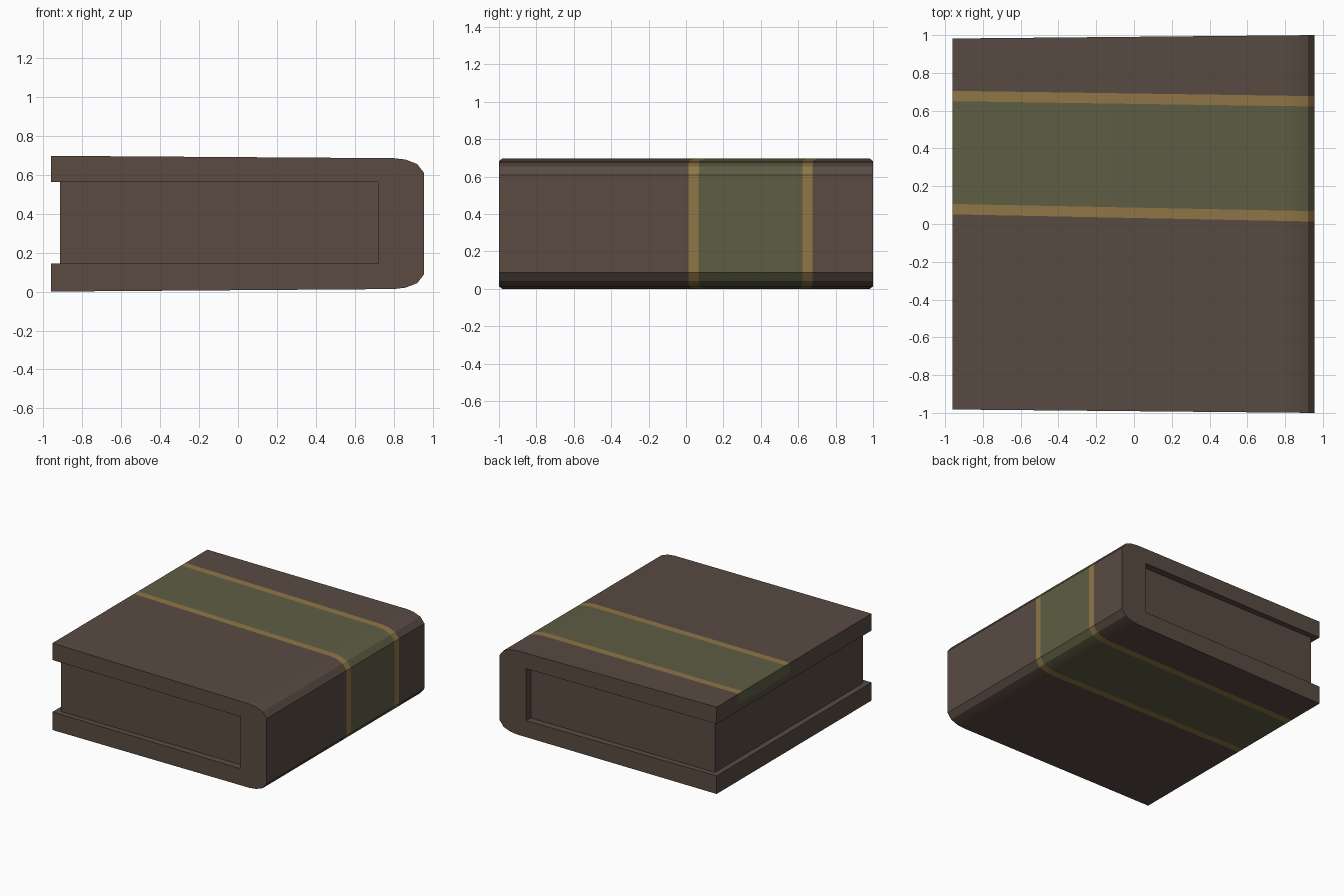
import bpy, bmesh, math

if "Cube" in bpy.data.objects:
    bpy.data.objects.remove(bpy.data.objects["Cube"])


def material(name, color):
    m = bpy.data.materials.new(name)
    m.diffuse_color = (*color, 1)
    m.use_nodes = True
    m.node_tree.nodes["Principled BSDF"].inputs["Base Color"].default_value = m.diffuse_color
    return m


BROWN = material("brown leather", (0.100, 0.071, 0.055))
OLIVE = material("olive band", (0.110, 0.110, 0.057))
GOLD = material("gold trim", (0.275, 0.181, 0.062))


def finish(bm, name, mats):
    bmesh.ops.recalc_face_normals(bm, faces=bm.faces)
    mesh = bpy.data.meshes.new(name)
    bm.to_mesh(mesh)
    bm.free()
    for m in mats:
        mesh.materials.append(m)
    ob = bpy.data.objects.new(name, mesh)
    bpy.context.collection.objects.link(ob)
    return ob


# Cover profile (x, z): bottom board, rounded spine, top board, then inside
outer = [(-0.96, 0.0), (0.80, 0.013), (0.86, 0.02), (0.92, 0.043), (0.955, 0.088),
         (0.955, 0.61), (0.92, 0.655), (0.86, 0.678), (0.80, 0.685), (-0.96, 0.697)]
inner = [(-0.96, 0.61), (-0.96, 0.562), (0.72, 0.562), (0.72, 0.145), (-0.96, 0.145)]
profile = outer + inner


def stations(x, z):
    """y positions across the cover: ends, gold, olive, gold, slightly skewed"""
    t = (0.955 - x) / 1.915
    edge = 1.0 - 0.018 * t
    low = 0.013 + 0.038 * t
    high = 0.677 + (0.028 if z > 0.35 else -0.015) * t
    return [-edge, low, low + 0.055, high - 0.055, high, edge]


# Cover with painted band
bm = bmesh.new()
rows = [[bm.verts.new((x, y, z)) for y in stations(x, z)] for x, z in profile]
n = len(rows)
band = [0, 2, 1, 2, 0]
for i in range(n):
    a, b = rows[i], rows[(i + 1) % n]
    for j in range(5):
        f = bm.faces.new((a[j], b[j], b[j + 1], a[j + 1]))
        if i < len(outer) - 1:
            f.material_index = band[j]
        elif i == len(outer) - 1:       # band wraps over the top board edge
            f.material_index = 1 if band[j] else 0
for j in (0, 5):
    bm.faces.new([r[j] for r in rows])
cover = finish(bm, "cover", [BROWN, OLIVE, GOLD])
bpy.context.view_layer.objects.active = cover
cover.select_set(True)
bpy.ops.object.shade_smooth_by_angle(angle=math.radians(28))

# Page block
bm = bmesh.new()
bmesh.ops.create_cube(bm, size=1)
for v in bm.verts:
    v.co = (-0.0975 + v.co.x * 1.635, v.co.y * 1.88, 0.3535 + v.co.z * 0.417)
finish(bm, "page_block", [BROWN])
